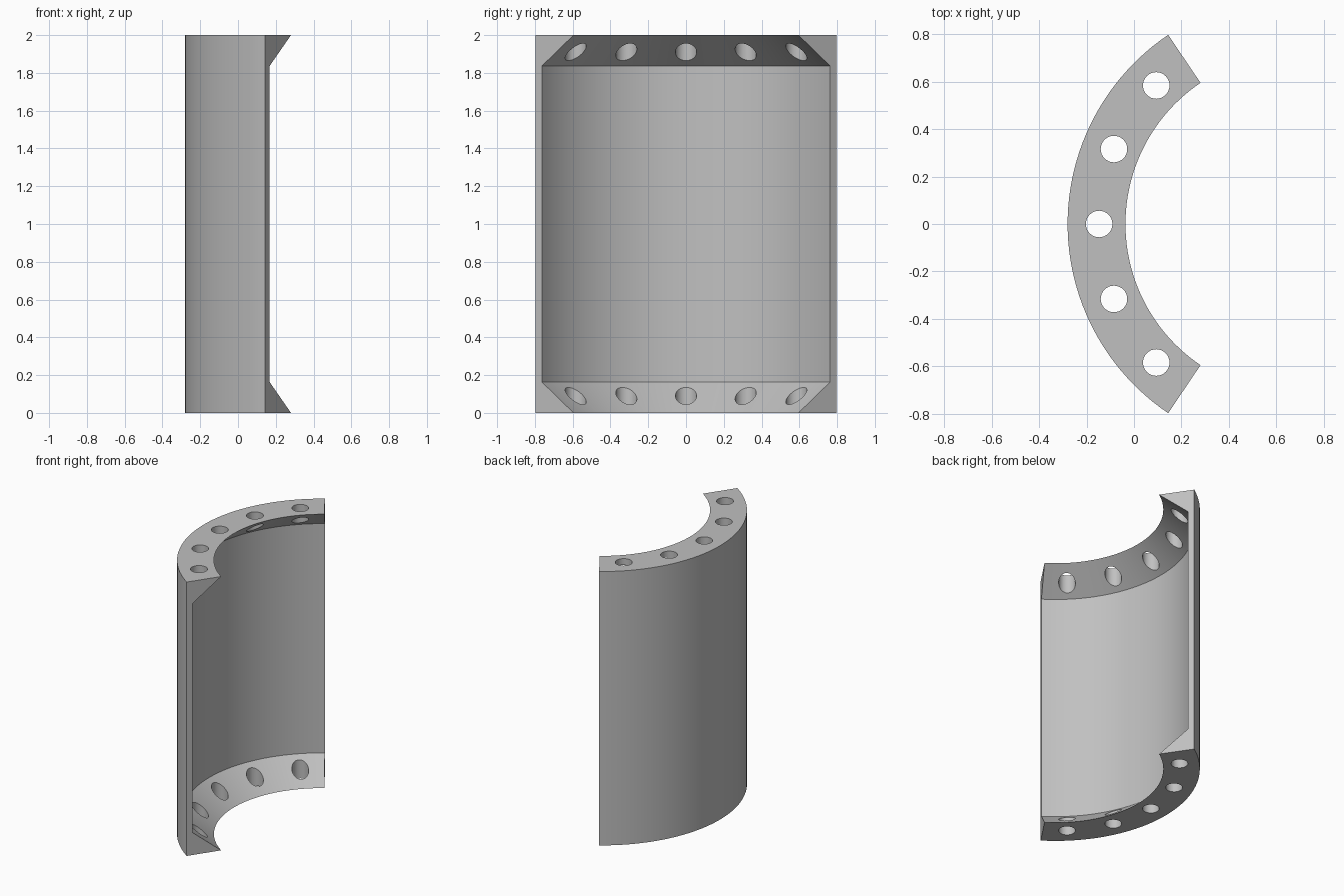
import bpy, bmesh, math
from mathutils import Matrix, Vector

cube = bpy.data.objects.get("Cube")
if cube:
    bpy.data.objects.remove(cube, do_unlink=True)

# Overall dimensions
CENTRE_X = 0.682
OUTER, WALL, LIP = 0.962, 0.92, 0.718
HEIGHT, FLANGE = 2.0, 0.163
HALF_ANGLE = math.radians(56)
HOLE_COUNT, HOLE_CIRCLE, HOLE_RADIUS = 5, 0.829, 0.056
axis_point = Vector((CENTRE_X, 0, 0))

grey = bpy.data.materials.new("light grey")
grey.use_nodes = True
colour = (0.53, 0.53, 0.53, 1)
grey.diffuse_color = colour
grey.node_tree.nodes["Principled BSDF"].inputs["Base Color"].default_value = colour


def make_object(name, bm):
    bmesh.ops.recalc_face_normals(bm, faces=bm.faces)
    mesh = bpy.data.meshes.new(name)
    bm.to_mesh(mesh)
    bm.free()
    mesh.materials.append(grey)
    obj = bpy.data.objects.new(name, mesh)
    bpy.context.collection.objects.link(obj)
    return obj


# Curved shell: wall with tapered flanges, swept through the arc
profile = [(OUTER, 0), (LIP, 0), (WALL, FLANGE),
           (WALL, HEIGHT - FLANGE), (LIP, HEIGHT), (OUTER, HEIGHT)]
bm = bmesh.new()
turn = Matrix.Rotation(-HALF_ANGLE, 3, 'Z')
verts = [bm.verts.new(axis_point + turn @ Vector((-r, 0, z))) for r, z in profile]
start = bm.faces.new(verts)
cap = bmesh.ops.duplicate(bm, geom=[start])["geom"]
bmesh.ops.spin(bm, geom=cap, cent=axis_point, axis=(0, 0, 1),
               angle=2 * HALF_ANGLE, steps=48, use_duplicate=False)
bmesh.ops.remove_doubles(bm, verts=bm.verts, dist=0.0001)
# Drop any face left inside the sweep, keeping the two end caps
inner = [f for f in bm.faces if all(len(e.link_faces) > 2 for e in f.edges)]
bmesh.ops.delete(bm, geom=inner, context='FACES_ONLY')
bmesh.ops.holes_fill(bm, edges=[e for e in bm.edges if e.is_boundary], sides=0)
shell = make_object("flanged_shell_segment", bm)

# Bolt holes through both flanges
bm = bmesh.new()
for i in range(HOLE_COUNT):
    a = (i - (HOLE_COUNT - 1) / 2) * 2 * HALF_ANGLE / HOLE_COUNT
    place = Matrix.Translation((CENTRE_X - HOLE_CIRCLE * math.cos(a),
                                HOLE_CIRCLE * math.sin(a), HEIGHT / 2))
    bmesh.ops.create_cone(bm, cap_ends=True, segments=32, radius1=HOLE_RADIUS,
                          radius2=HOLE_RADIUS, depth=HEIGHT + 0.2, matrix=place)
cutter = make_object("bolt_hole_cutter", bm)
cutter.hide_render = True

cut = shell.modifiers.new("bolt_holes", 'BOOLEAN')
cut.operation = 'DIFFERENCE'
cut.solver = 'EXACT'
cut.object = cutter

bpy.ops.object.select_all(action='DESELECT')
shell.select_set(True)
bpy.context.view_layer.objects.active = shell
bpy.ops.object.modifier_apply(modifier=cut.name)
bpy.data.objects.remove(cutter, do_unlink=True)
bpy.ops.object.shade_smooth_by_angle(angle=math.radians(25))
